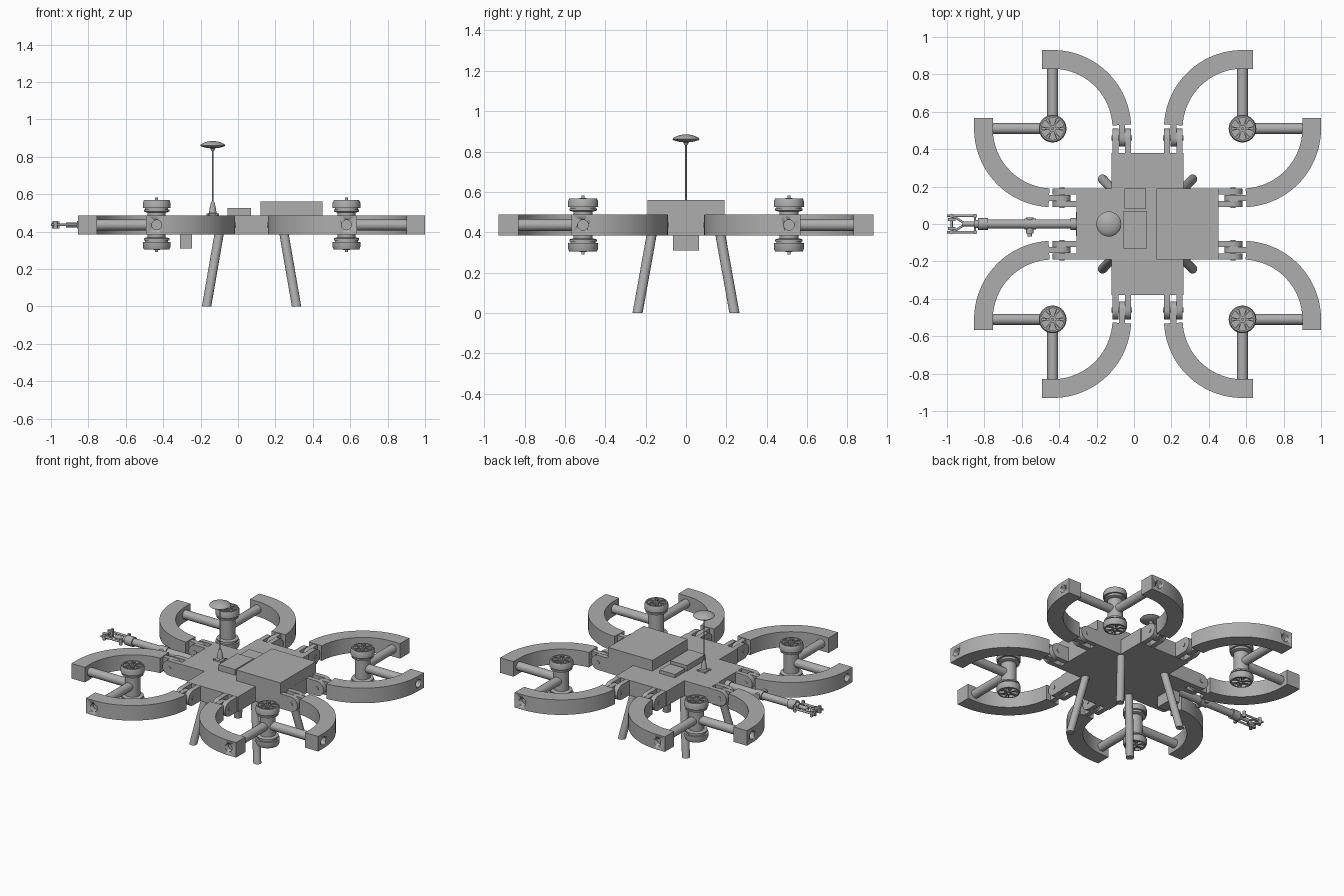
import bpy, bmesh, math
from mathutils import Matrix, Vector

old = bpy.data.objects.get("Cube")
if old:
    bpy.data.objects.remove(old, do_unlink=True)

GREY = bpy.data.materials.new("matte_grey")
GREY.use_nodes = True
COLOUR = (0.42, 0.42, 0.42, 1)
GREY.diffuse_color = COLOUR
GREY.node_tree.nodes["Principled BSDF"].inputs["Base Color"].default_value = COLOUR

CX = 0.0725                               # middle of the airframe
MID = 0.436                               # mid height of the airframe
HALF = 0.051                              # half thickness of the airframe
ROTOR = Vector((-0.435, 0.51, MID))       # centre of one rotor ring
R_IN, R_OUT = 0.32, 0.42
SWAP = Matrix(((0, -1, 0, 0), (-1, 0, 0, 0), (0, 0, 1, 0), (0, 0, 0, 1)))

centre = bpy.data.objects.new("symmetry_centre", None)
centre.location = (CX, 0, 0)
centre.hide_render = True
bpy.context.collection.objects.link(centre)


def finish(name, bm, mirror=False):
    bmesh.ops.recalc_face_normals(bm, faces=bm.faces)
    mesh = bpy.data.meshes.new(name)
    bm.to_mesh(mesh)
    bm.free()
    mesh.materials.append(GREY)
    mesh.shade_smooth()
    mesh.set_sharp_from_angle(angle=math.radians(35))
    ob = bpy.data.objects.new(name, mesh)
    bpy.context.collection.objects.link(ob)
    if mirror:
        mod = ob.modifiers.new("four_corners", "MIRROR")
        mod.use_axis = (True, True, False)
        mod.mirror_object = centre
        mod.use_mirror_merge = False
    return ob


def box(bm, lo, hi, turn=None):
    lo, hi = Vector(lo), Vector(hi)
    m = Matrix.Translation((lo + hi) / 2) @ Matrix.Diagonal((*(hi - lo), 1))
    bmesh.ops.create_cube(bm, size=1, matrix=(turn @ m) if turn else m)


def rod(bm, p, q, r, r2=None, n=24):
    p, q = Vector(p), Vector(q)
    m = Matrix.Translation((p + q) / 2) @ (q - p).to_track_quat("Z", "Y").to_matrix().to_4x4()
    bmesh.ops.create_cone(bm, cap_ends=True, segments=n, radius1=r, radius2=r if r2 is None else r2,
                          depth=(q - p).length, matrix=m)


def lathe(bm, profile, matrix, n=32):
    vs = [bm.verts.new((r, 0, z)) for r, z in profile]
    es = [bm.edges.new(pair) for pair in zip(vs, vs[1:])]
    made = bmesh.ops.spin(bm, geom=vs + es, axis=(0, 0, 1), cent=(0, 0, 0), dvec=(0, 0, 0),
                          angle=math.tau, steps=n, use_merge=True)
    verts = set(vs) | {v for f in bm.faces if any(w in vs for w in f.verts) for v in f.verts}
    todo = list(verts)                    # gather the whole connected surface
    while todo:
        for e in todo.pop().link_edges:
            for v in e.verts:
                if v not in verts:
                    verts.add(v)
                    todo.append(v)
    bmesh.ops.transform(bm, matrix=matrix, verts=list(verts))
    bmesh.ops.remove_doubles(bm, verts=list(verts), dist=1e-5)


def prism(bm, outline, along):
    face = bm.faces.new([bm.verts.new(p) for p in outline])
    ext = bmesh.ops.extrude_face_region(bm, geom=[face])["geom"]
    bmesh.ops.translate(bm, vec=along, verts=[v for v in ext if isinstance(v, bmesh.types.BMVert)])


def both_arms(bm):
    """Repeat the part on the other arm of the ring and move it to the rotor."""
    copy = bmesh.ops.duplicate(bm, geom=bm.verts[:] + bm.edges[:] + bm.faces[:])["geom"]
    bmesh.ops.transform(bm, matrix=SWAP, verts=[v for v in copy if isinstance(v, bmesh.types.BMVert)])
    bmesh.ops.translate(bm, vec=ROTOR, verts=bm.verts)
    return bm


# Cross-shaped body
bm = bmesh.new()
a, b, c = 0.38, 0.1925, 0.19
cross = [(-a, -c), (-b, -c), (-b, -a), (b, -a), (b, -c), (a, -c),
         (a, c), (b, c), (b, a), (-b, a), (-b, c), (-a, c)]
prism(bm, [(x + CX, y, MID - HALF) for x, y in cross], (0, 0, 2 * HALF))
finish("body", bm)

# Boxes mounted above and below the body
TOP, BOTTOM = MID + HALF, MID - HALF
for name, lo, hi in [
    ("battery_box", (0.12, -0.19, TOP), (0.452, 0.19, 0.56)),
    ("control_box", (-0.055, -0.13, TOP), (0.07, 0.07, 0.526)),
    ("receiver_box", (-0.05, 0.08, TOP), (0.065, 0.19, 0.51)),
    ("camera_box", (-0.31, -0.065, 0.31), (-0.245, 0.065, BOTTOM)),
]:
    bm = bmesh.new()
    box(bm, lo, hi)
    finish(name, bm)

# Curved arms, with a round socket through each end block
bm = bmesh.new()
angles = [math.radians(180 + 87 * i / 28) for i in range(29)]
outline = [(-R_IN, 0.057), (-R_OUT, 0.057)]
outline += [(R_OUT * math.cos(t), R_OUT * math.sin(t)) for t in angles]
outline += [(R_IN * math.cos(t), R_IN * math.sin(t)) for t in reversed(angles)]
prism(bm, [(x, y, -HALF) for x, y in outline], (0, 0, 2 * HALF))
arms = finish("curved_arms", both_arms(bm))
bm = bmesh.new()
rod(bm, (-0.5, 0, 0), (-0.385, 0, 0), 0.026)
cutter = finish("socket_cutter", both_arms(bm))
cutter.hide_render = True
cut = arms.modifiers.new("sockets", "BOOLEAN")
cut.object = cutter
cut.solver = "EXACT"
bpy.context.view_layer.objects.active = arms
bpy.ops.object.modifier_apply(modifier=cut.name)
bpy.data.objects.remove(cutter, do_unlink=True)
mod = arms.modifiers.new("four_corners", "MIRROR")
mod.use_axis = (True, True, False)
mod.mirror_object = centre
mod.use_mirror_merge = False

# Tubes that carry the motors
bm = bmesh.new()
rod(bm, (-0.33, 0, 0), (-0.03, 0, 0), 0.029)
finish("motor_tubes", both_arms(bm), True)


# Folding hinges: two body lugs, one arm tongue and a pin
def lug(bm, y0, y1, root, r):
    pts = [(root, y0, -r), (root, y0, r)]
    side = -1 if root > 0.05 else 1
    for i in range(13):
        t = math.pi * (0.5 - i / 12)
        pts.append((0.05 + side * r * math.cos(t), y0, r * math.sin(t)))
    prism(bm, pts, (0, y1 - y0, 0))


bm = bmesh.new()
lug(bm, -R_OUT, -0.388, 0.13, 0.05)
lug(bm, -0.352, -R_IN, 0.13, 0.05)
finish("hinge_lugs", both_arms(bm), True)
bm = bmesh.new()
lug(bm, -0.386, -0.354, -0.03, 0.046)
finish("hinge_tongues", both_arms(bm), True)
bm = bmesh.new()
rod(bm, (0.05, -0.424, 0), (0.05, -0.316, 0), 0.013, n=16)
finish("hinge_pins", both_arms(bm), True)

# Motors: central hub and a spoked bell above and below
bm = bmesh.new()
rod(bm, ROTOR - Vector((0, 0, 0.075)), ROTOR + Vector((0, 0, 0.075)), 0.048, n=32)
finish("motor_hubs", bm, True)
bell = [(0, 0.066), (0.052, 0.066), (0.068, 0.072), (0.068, 0.082), (0.062, 0.082), (0.062, 0.09),
        (0.074, 0.09), (0.074, 0.118), (0.068, 0.132), (0.06, 0.132), (0.06, 0.115),
        (0.018, 0.115), (0.018, 0.134), (0.008, 0.134), (0.008, 0.146), (0, 0.146)]
bm = bmesh.new()
for sign in (1, -1):
    place = Matrix.Translation(ROTOR) @ Matrix.Diagonal((1, 1, sign, 1))
    lathe(bm, bell, place)
    for i in range(6):
        for skew in (-0.2, 0.2):
            spin = Matrix.Rotation(math.tau * i / 6, 4, "Z")
            lean = Matrix.Translation((0.014, 0, 0)) @ Matrix.Rotation(skew, 4, "Z")
            box(bm, (0, -0.003, 0.112), (0.05, 0.003, 0.13), place @ spin @ lean)
finish("motor_bells", bm, True)

# Splayed legs with level ends
bm = bmesh.new()
rod(bm, (-0.168, 0.24, 0), (-0.168, 0.24, 0.4), 0.025)
for v in bm.verts:
    if v.co.z > 0.2:
        v.co += Vector((0.069, -0.072, 0))
finish("legs", bm, True)

# Mast with a flared foot and a domed antenna
bm = bmesh.new()
at = Matrix.Translation((-0.135, 0, 0))
lathe(bm, [(0, TOP), (0.03, TOP), (0.028, 0.495), (0.02, 0.5), (0.016, 0.53), (0.008, 0.56),
           (0.004, 0.562), (0.004, 0.83), (0.012, 0.84), (0.014, 0.85), (0, 0.85)], at, 20)
for i in range(4):
    box(bm, (0, -0.006, TOP), (0.042, 0.006, 0.496), at @ Matrix.Rotation(math.tau * (i + 0.5) / 4, 4, "Z"))
finish("mast", bm)
bm = bmesh.new()
lathe(bm, [(0, 0.845), (0.03, 0.847), (0.062, 0.856), (0.067, 0.861), (0.062, 0.868),
           (0.045, 0.877), (0.022, 0.883), (0, 0.885)], at)
finish("antenna_dome", bm)

# Reaching arm: flanged tubes and an elbow
bm = bmesh.new()
for x0, x1, r in [(-0.34, -0.305, 0.032), (-0.53, -0.33, 0.025), (-0.585, -0.525, 0.03),
                  (-0.79, -0.58, 0.024), (-0.835, -0.78, 0.032)]:
    rod(bm, (x0, 0, MID), (x1, 0, MID), r)
rod(bm, (-0.557, 0.036, MID), (-0.557, -0.05, MID), 0.021)
rod(bm, (-0.557, -0.05, MID), (-0.557, -0.066, MID), 0.012)
finish("reaching_arm", bm)

# Gripper: wrist, side bars, linkage and finger pads
bm = bmesh.new()
rod(bm, (-0.92, 0, MID), (-0.83, 0, MID), 0.013)
rod(bm, (-0.855, 0, MID), (-0.835, 0, MID), 0.022)
for s in (-1, 1):
    rod(bm, (-1.0, 0.044 * s, MID), (-0.84, 0.044 * s, MID), 0.007, n=12)
    rod(bm, (-0.9, 0, MID), (-0.97, 0.044 * s, MID), 0.006, n=12)
    for x in (-0.975, -0.85):
        rod(bm, (x, 0.044 * s, MID - 0.02), (x, 0.044 * s, MID + 0.02), 0.011, n=12)
    box(bm, (-0.995, 0.025 * s - 0.008, MID - 0.018), (-0.955, 0.025 * s + 0.008, MID + 0.018))
for x in (-0.975, -0.85):
    rod(bm, (x, -0.044, MID), (x, 0.044, MID), 0.006, n=12)
finish("gripper", bm)
